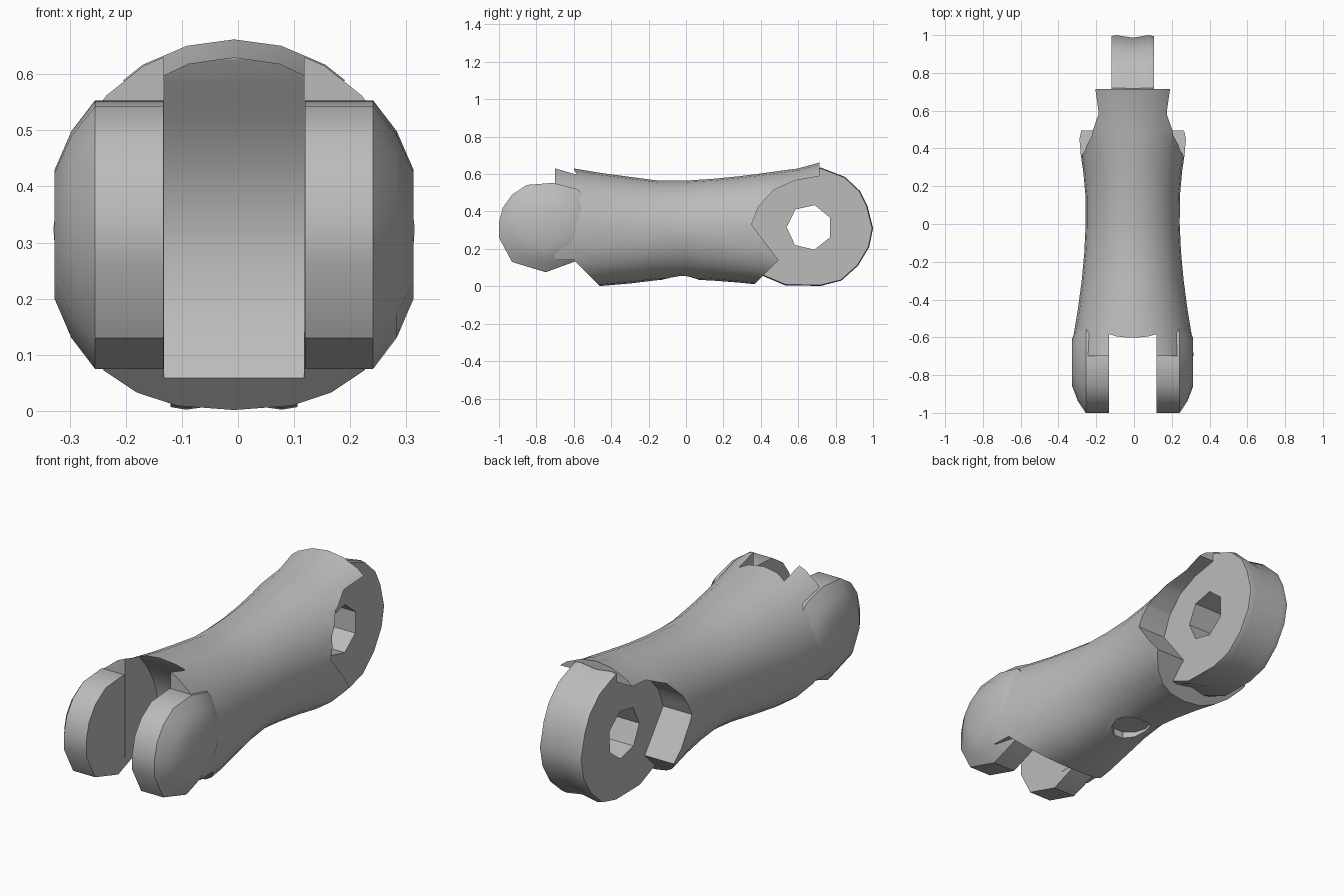
import bpy, bmesh
from math import sin, cos, pi, radians, copysign

old = bpy.data.objects.get("Cube")
if old:
    bpy.data.objects.remove(old)

grey = bpy.data.materials.new("plain grey")
grey.use_nodes = True
colour = (0.5, 0.5, 0.5, 1)
grey.diffuse_color = colour
grey.node_tree.nodes["Principled BSDF"].inputs["Base Color"].default_value = colour

MID = -0.007  # centre plane of the part


def loft(name, rings):
    """Skin a list of equal-length point rings and cap both ends."""
    bm = bmesh.new()
    loops = [[bm.verts.new(p) for p in ring] for ring in rings]
    for a, b in zip(loops, loops[1:]):
        for i in range(len(a)):
            j = (i + 1) % len(a)
            bm.faces.new((a[i], a[j], b[j], b[i]))
    bm.faces.new(loops[0])
    bm.faces.new(loops[-1])
    bmesh.ops.recalc_face_normals(bm, faces=bm.faces)
    mesh = bpy.data.meshes.new(name)
    bm.to_mesh(mesh)
    bm.free()
    mesh.materials.append(grey)
    obj = bpy.data.objects.new(name, mesh)
    bpy.context.collection.objects.link(obj)
    return obj


def stack(name, outline, cy, cz, levels):
    """Loft a (y, z) outline along x, scaled about (cy, cz) at each level."""
    return loft(name, [[(MID + x, cy + (y - cy) * s, cz + (z - cz) * s) for y, z in outline]
                       for x, s in levels])


def plate(name, outline, half):
    return stack(name, outline, 0, 0, [(-half, 1), (half, 1)])


def arc(cy, cz, r, start, end, n):
    angles = [radians(start + (end - start) * i / n) for i in range(n + 1)]
    return [(cy + r * cos(a), cz + r * sin(a)) for a in angles]


def section(y, w, lo, hi, sides=24):
    """Barrel ring: round on top, squarer underneath towards the ends."""
    ring = []
    for i in range(sides):
        c, s = cos(2 * pi * i / sides), sin(2 * pi * i / sides)
        power = 1 if s > 0 else 1 - 0.22 * min(1, abs(y) / 0.42)
        px, pz = (copysign(abs(v) ** power, v) for v in (c, s))
        ring.append((MID + w * px, y, (lo + hi) / 2 + (hi - lo) / 2 * pz))
    return ring


def activate(obj):
    bpy.ops.object.select_all(action='DESELECT')
    obj.select_set(True)
    bpy.context.view_layer.objects.active = obj


def cut(obj, cutter):
    cutter.hide_render = True
    mod = obj.modifiers.new("cut", 'BOOLEAN')
    mod.operation = 'DIFFERENCE'
    mod.solver = 'EXACT'
    mod.object = cutter
    activate(obj)
    bpy.ops.object.modifier_apply(modifier=mod.name)
    bpy.data.objects.remove(cutter)


def smooth(obj, angle):
    activate(obj)
    bpy.ops.object.shade_smooth_by_angle(angle=radians(angle))


# Waisted barrel: y, half width, bottom, top
sections = [(-0.7, 0.322, -0.01, 0.66), (-0.6, 0.315, -0.005, 0.63),
            (-0.45, 0.29, 0.002, 0.605), (-0.3, 0.27, 0.015, 0.585),
            (-0.15, 0.256, 0.033, 0.565), (0, 0.249, 0.038, 0.565),
            (0.15, 0.25, 0.03, 0.575), (0.28, 0.262, 0.02, 0.588),
            (0.4, 0.28, 0.008, 0.603), (0.5, 0.3, -0.005, 0.617),
            (0.6, 0.315, -0.01, 0.63), (0.715, 0.325, -0.01, 0.662)]
barrel = loft("barrel", [section(*s) for s in sections])

# Hollow between the fork arms
slot = [(-0.6, 0.625), (-0.575, 0.585), (-0.525, 0.525), (-0.48, 0.45), (-0.45, 0.37),
        (-0.44, 0.29), (-0.45, 0.2), (-0.475, 0.13), (-0.52, 0.055), (-0.52, -0.1),
        (-1.1, -0.1), (-1.1, 0.8), (-0.6, 0.8)]
cut(barrel, plate("slot_cutter", slot, 0.125))

# Sloped underside below the fork
slope = [(-0.44, -0.02), (-0.6, 0.14), (-1.1, 0.14), (-1.1, -0.1), (-0.44, -0.1)]
cut(barrel, plate("slope_cutter", slope, 0.5))

# Scooped rear end around the tongue
scoop = [(0.36, -0.1), (0.36, 0.005), (0.495, 0.14), (0.35, 0.33), (0.39, 0.43),
         (0.47, 0.515), (0.58, 0.565), (0.72, 0.59), (1.1, 0.59), (1.1, -0.1)]
cut(barrel, plate("scoop_cutter", scoop, 0.5))

# Shallow oval dent under the barrel
dent = [[(MID + 0.09 * cos(a), -0.03 + 0.1 * sin(a), z)
         for a in [pi * i / 5 for i in range(10)]] for z in (-0.05, 0.07)]
cut(barrel, loft("dent_cutter", dent))
smooth(barrel, 35)

# Fork arms: flat inside, domed outside
arm = [(-1, 0.26), (-1, 0.34), (-0.98, 0.42), (-0.93, 0.49), (-0.85, 0.542),
       (-0.71, 0.553), (-0.58, 0.52), (-0.49, 0.42), (-0.47, 0.3), (-0.52, 0.18),
       (-0.6, 0.13), (-0.75, 0.075), (-0.93, 0.13)]
for side, sign in (("left", 1), ("right", -1)):
    levels = [(sign * 0.126, 1), (sign * 0.248, 1), (sign * 0.29, 0.77), (sign * 0.32, 0.48)]
    smooth(stack(side + "_fork_arm", arm, -0.73, 0.315, levels), 30)

# Rear tongue with a slightly hollowed rim and a pin hole
outline = [(0.4, 0.06), (0.53, 0.005), (0.72, 0.002), (0.83, 0.03), (0.92, 0.11),
           (0.98, 0.21), (1, 0.31), (0.97, 0.43), (0.93, 0.51), (0.85, 0.585),
           (0.72, 0.635), (0.58, 0.59), (0.46, 0.53), (0.36, 0.42), (0.33, 0.31),
           (0.35, 0.16)]
tongue = stack("tongue", outline, 0.66, 0.315,
               [(-0.113, 0.985), (-0.085, 1), (0, 0.96), (0.085, 1), (0.113, 0.985)])
hole = arc(0.66, 0.315, 0.122, 25, 25 + 360 * 6 / 7, 6)
cut(tongue, plate("hole_cutter", hole, 0.3))
smooth(tongue, 30)
